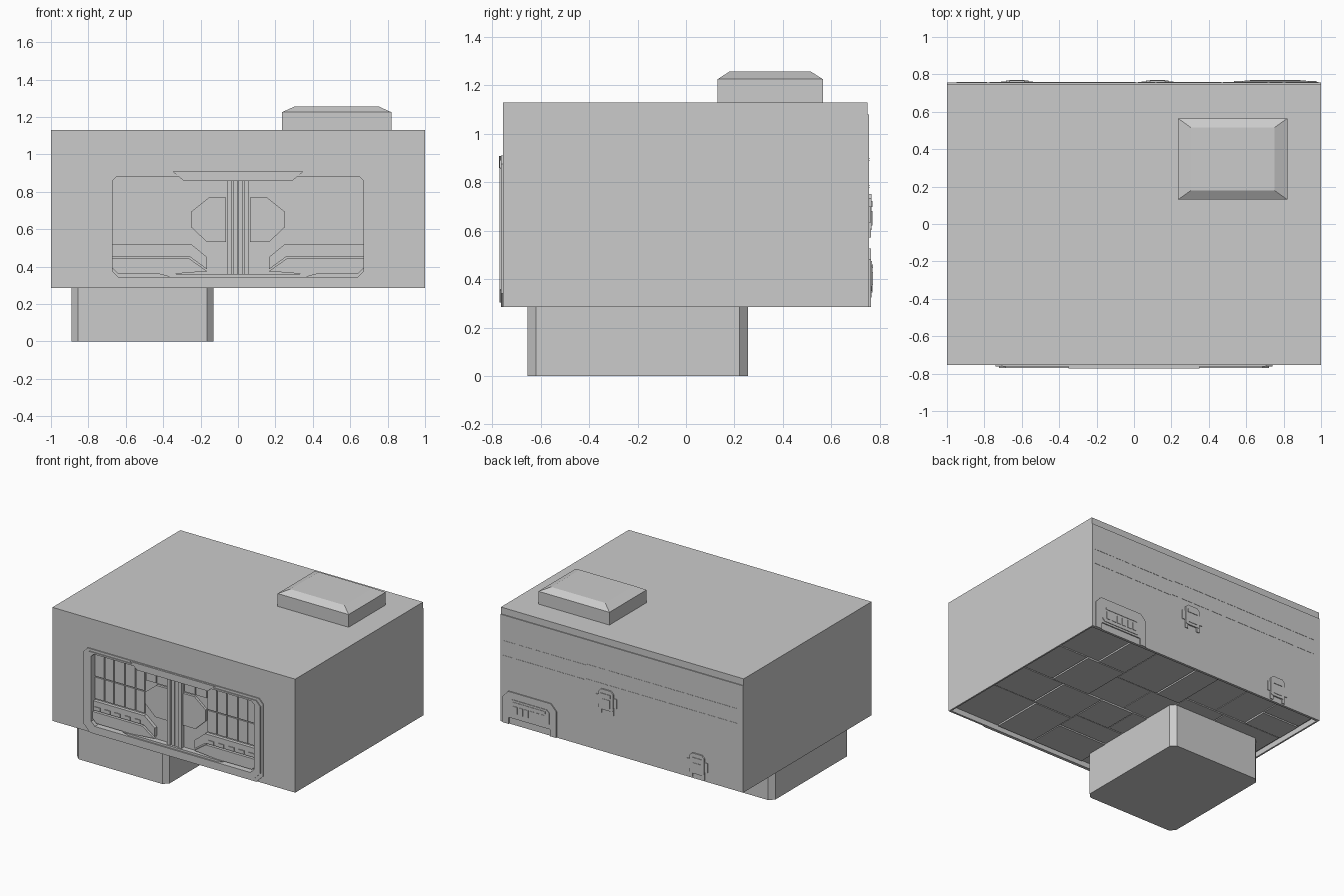
import bpy
import bmesh
import random

random.seed(4)
if "Cube" in bpy.data.objects:
    bpy.data.objects.remove(bpy.data.objects["Cube"])

grey = bpy.data.materials.new("light_grey")
grey.use_nodes = True
COLOUR = (0.6, 0.6, 0.6, 1)
grey.diffuse_color = COLOUR
shader = next(n for n in grey.node_tree.nodes if n.type == 'BSDF_PRINCIPLED')
shader.inputs["Base Color"].default_value = COLOUR


def finish(name, bm):
    bmesh.ops.recalc_face_normals(bm, faces=bm.faces)
    mesh = bpy.data.meshes.new(name)
    bm.to_mesh(mesh)
    bm.free()
    mesh.materials.append(grey)
    obj = bpy.data.objects.new(name, mesh)
    bpy.context.collection.objects.link(obj)
    return obj


def add_prism(bm, points, low, high, axis="y"):
    """Extrude an outline: (x, z) along y, or (x, y) along z."""
    def ring(d):
        return [bm.verts.new((a, d, b) if axis == "y" else (a, b, d)) for a, b in points]
    start, end = ring(low), ring(high)
    bm.faces.new(start)
    bm.faces.new(end[::-1])
    for i in range(len(points)):
        j = (i + 1) % len(points)
        bm.faces.new((start[i], end[i], end[j], start[j]))


def rect(x0, x1, z0, z1):
    return [(x0, z0), (x1, z0), (x1, z1), (x0, z1)]


def octagon(x0, x1, z0, z1, low, high):
    """Rectangle with its lower and upper corners cut off."""
    return [(x0 + low, z0), (x1 - low, z0), (x1, z0 + low), (x1, z1 - high),
            (x1 - high, z1), (x0 + high, z1), (x0, z1 - high), (x0, z0 + low)]


def prism(name, points, low, high, axis="y"):
    bm = bmesh.new()
    add_prism(bm, points, low, high, axis)
    return finish(name, bm)


def cut(obj, cutter):
    """Subtract the cutter, keep the result, and drop the cutter."""
    cutter.hide_render = True
    mod = obj.modifiers.new("cut", 'BOOLEAN')
    mod.operation, mod.solver, mod.object = 'DIFFERENCE', 'EXACT', cutter
    bpy.context.view_layer.update()
    result = obj.evaluated_get(bpy.context.evaluated_depsgraph_get())
    mesh = bpy.data.meshes.new_from_object(result)
    obj.modifiers.clear()
    obj.data = mesh
    bpy.data.objects.remove(cutter)


FLOOR = 0.325    # underside of the hull inside its rim
WALL = -0.72     # back of the front bay

# Hull with a front bay and a hollow underside
opening = octagon(-0.67, 0.67, 0.345, 0.88, 0.03, 0.02)
hull = prism("hull", rect(-1, 1, 0.285, 1.13), -0.755, 0.749)
cut(hull, prism("bay_cutter", opening, -0.9, WALL))
cut(hull, prism("underside_cutter", rect(-0.988, 0.988, 0.2, FLOOR), -0.74, 0.738))
prism("back_panel", rect(-1, 1, 0.285, 1.08), 0.745, 0.756)

# Stepped frame around the bay
for name, grow, front in (("frame_base", 0, -0.763), ("frame_rim", 0.018, -0.77)):
    ring = prism(name, octagon(-0.74 + grow, 0.74 - grow, 0.285 + grow, 0.91 - grow,
                               0.055, 0.035), front, -0.75)
    cut(ring, prism("frame_cutter", opening, -0.9, -0.6))
prism("frame_top_tab", [(-0.35, 0.908), (-0.29, 0.858), (0.29, 0.858), (0.35, 0.908)],
      -0.772, -0.74)
prism("bay_sill", [(-0.42, 0.36), (-0.33, 0.335), (0.33, 0.335), (0.42, 0.36)], -0.76, WALL)

# Mirrored bay fittings
wing = [(0.065, 0.768), (0.157, 0.768), (0.25, 0.693), (0.25, 0.61), (0.165, 0.53), (0.065, 0.53)]
desk = [(0.67, 0.52), (0.25, 0.52), (0.165, 0.45), (0.165, 0.385), (0.255, 0.45), (0.67, 0.45)]
plinth = [(0.67, 0.442), (0.26, 0.442), (0.165, 0.375), (0.35, 0.36), (0.64, 0.36), (0.67, 0.39)]
columns = [0.255, 0.335, 0.42, 0.51, 0.59, 0.67]
for side, label in ((1, "left"), (-1, "right")):
    def mirrored(points):
        return [(side * x, z) for x, z in points]

    prism(label + "_wing_panel", mirrored(wing), -0.738, WALL)
    prism(label + "_desk", mirrored(desk), -0.745, WALL)
    prism(label + "_plinth", mirrored(plinth), -0.752, WALL)

    bm = bmesh.new()
    for a, b in zip(columns, columns[1:]):
        for low, high in ((0.53, 0.69), (0.697, 0.875)):
            add_prism(bm, mirrored(rect(a + 0.004, b - 0.003, low, high)), -0.728, WALL)
    for a, b in ((0.068, 0.157), (0.164, 0.25)):
        add_prism(bm, mirrored(rect(a, b, 0.778, 0.86)), -0.728, WALL)
    finish(label + "_wall_panels", bm)

    bm = bmesh.new()
    for i in range(5):
        x = 0.28 + i * 0.083
        add_prism(bm, mirrored(rect(x, x + 0.045, 0.455, 0.48)), -0.751, -0.74)
    finish(label + "_desk_buttons", bm)

    bm = bmesh.new()
    for a, b in ((0.003, 0.027), (0.033, 0.06)):
        add_prism(bm, mirrored(rect(a, b, 0.36, 0.86)), -0.742 - a * 0.3, WALL)
    finish(label + "_centre_posts", bm)

# Rooftop unit with a sloped top edge
bm = bmesh.new()
add_prism(bm, rect(0.235, 0.82, 0.13, 0.565), 1.12, 1.225, "z")
bm.faces.ensure_lookup_table()
lid = max(bm.faces, key=lambda f: f.calc_center_median().z)
top = bmesh.ops.extrude_face_region(bm, geom=[lid])["geom"]
bmesh.ops.delete(bm, geom=[lid], context='FACES_ONLY')
for v in [g for g in top if isinstance(g, bmesh.types.BMVert)]:
    v.co.z = 1.257
    v.co.x += 0.07 if v.co.x < 0.5 else -0.07
    v.co.y += 0.05 if v.co.y < 0.3 else -0.05
finish("rooftop_unit", bm)

# Lower block with cut corners
prism("lower_block", octagon(-0.89, -0.13, -0.655, 0.255, 0.035, 0.035), 0, FLOOR + 0.01, "z")

# Underside plating, split into uneven rectangles
plates = bmesh.new()


def plate(x0, x1, y0, y1, depth):
    w, h = x1 - x0, y1 - y0
    if depth == 0 or max(w, h) < 0.35:
        add_prism(plates, rect(x0 + 0.004, x1 - 0.004, y0 + 0.004, y1 - 0.004),
                  FLOOR - random.choice((0.004, 0.008, 0.012)), FLOOR, "z")
        return
    t = random.uniform(0.35, 0.65)
    if w > h:
        plate(x0, x0 + w * t, y0, y1, depth - 1)
        plate(x0 + w * t, x1, y0, y1, depth - 1)
    else:
        plate(x0, x1, y0, y0 + h * t, depth - 1)
        plate(x0, x1, y0 + h * t, y1, depth - 1)


plate(-0.98, 0.98, -0.735, 0.733, 5)
finish("underside_plates", plates)

# Two broken seam lines across the back
bm = bmesh.new()
for z in (0.895, 0.785):
    x = -0.95
    while x < 0.9:
        length = random.uniform(0.04, 0.11)
        shift = 0.008 if x > 0.25 else 0
        add_prism(bm, rect(x, x + length, z - shift, z - shift + 0.004), 0.75, 0.758)
        x += length + 0.015
finish("back_seams", bm)

# Large back port: arched surround and slotted hatch
prism("port_surround", [(0.535, 0.285), (0.535, 0.48), (0.58, 0.527), (0.93, 0.527),
                        (0.975, 0.48), (0.975, 0.285), (0.925, 0.285), (0.925, 0.335),
                        (0.585, 0.335), (0.585, 0.285)], 0.75, 0.764)
prism("port_hatch", octagon(0.59, 0.92, 0.35, 0.475, 0.02, 0.02), 0.75, 0.768)
bm = bmesh.new()
for i in range(6):
    add_prism(bm, rect(0.622 + i * 0.046, 0.656 + i * 0.046, 0.375, 0.43), 0.76, 0.771)
add_prism(bm, rect(0.62, 0.89, 0.445, 0.46), 0.76, 0.771)
finish("port_slots", bm)

# Two small back latches
for name, x, z in (("upper_latch", 0.125, 0.572), ("lower_latch", -0.625, 0.295)):
    bm = bmesh.new()
    add_prism(bm, octagon(x - 0.06, x + 0.06, z + 0.03, z + 0.18, 0.01, 0.02), 0.75, 0.766)
    add_prism(bm, rect(x - 0.04, x + 0.04, z + 0.125, z + 0.15), 0.76, 0.77)
    add_prism(bm, rect(x - 0.035, x + 0.035, z + 0.05, z + 0.11), 0.76, 0.769)
    for s in (-1, 1):
        add_prism(bm, rect(x + s * 0.065 - 0.02, x + s * 0.065 + 0.02, z + 0.06, z + 0.13), 0.75, 0.761)
        add_prism(bm, rect(x + s * 0.05 - 0.012, x + s * 0.05 + 0.012, z, z + 0.05), 0.75, 0.763)
    finish(name, bm)
